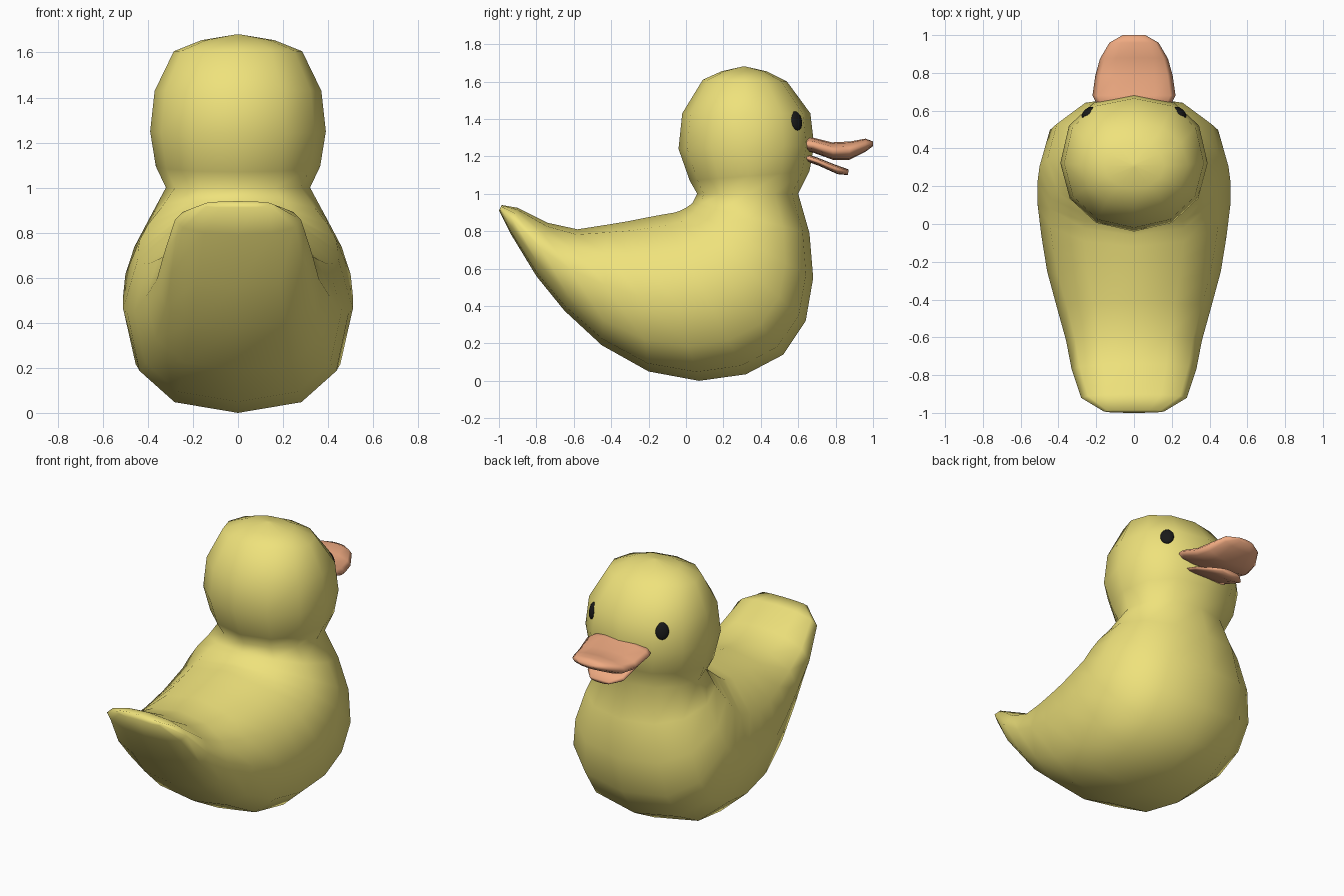
import bpy, bmesh
from math import sin, cos, pi, radians
from mathutils import Matrix


def material(name, rgb):
    m = bpy.data.materials.new(name)
    m.diffuse_color = (*rgb, 1)
    return m


YELLOW = material("yellow", (0.86, 0.76, 0.20))
ORANGE = material("orange", (0.86, 0.40, 0.22))
BLACK = material("black", (0.01, 0.01, 0.01))


def finish(name, bm, mat):
    bmesh.ops.recalc_face_normals(bm, faces=bm.faces)
    for f in bm.faces:
        f.smooth = True
    me = bpy.data.meshes.new(name)
    bm.to_mesh(me)
    bm.free()
    me.materials.append(mat)
    ob = bpy.data.objects.new(name, me)
    bpy.context.collection.objects.link(ob)
    return ob


def loft(name, sections, mat, sides=12):
    """Each section: (y, z) of one edge, (y, z) of the opposite edge,
    half width, and roundness exponent of the second half."""
    bm = bmesh.new()
    rings = []
    for y0, z0, y1, z1, w, n in sections:
        ring = []
        for i in range(sides):
            a = 2 * pi * i / sides
            c, s = cos(a), sin(a)
            e = 2 / (n if c < 0.01 else 2.1)
            x = w * abs(s) ** e * (1 if s > 0 else -1)
            t = 0.5 - 0.5 * abs(c) ** e * (1 if c > 0 else -1)
            ring.append(bm.verts.new((x, y0 + (y1 - y0) * t, z0 + (z1 - z0) * t)))
        rings.append(ring)
    for a, b in zip(rings, rings[1:]):
        for i in range(sides):
            j = (i + 1) % sides
            bm.faces.new((a[i], a[j], b[j], b[i]))
    bm.faces.new(rings[0])
    bm.faces.new(rings[-1][::-1])
    return finish(name, bm, mat)


# Body and head: one skin fanning from the tail tip, up the neck, to the crown
loft("body_and_head", [
    (-0.985, 0.94, -1.00, 0.91, 0.16, 2.0),
    (-0.90, 0.925, -0.94, 0.79, 0.28, 2.2),
    (-0.74, 0.845, -0.80, 0.56, 0.33, 2.4),
    (-0.58, 0.81, -0.65, 0.375, 0.36, 2.5),
    (-0.42, 0.835, -0.45, 0.19, 0.41, 2.5),
    (-0.30, 0.855, -0.20, 0.05, 0.46, 2.5),
    (-0.20, 0.875, 0.07, 0.00, 0.49, 2.5),
    (-0.12, 0.89, 0.32, 0.035, 0.51, 2.5),
    (-0.06, 0.90, 0.52, 0.14, 0.51, 2.5),
    (-0.03, 0.91, 0.64, 0.32, 0.50, 2.5),
    (0.00, 0.925, 0.68, 0.55, 0.46, 2.4),
    (0.035, 0.95, 0.66, 0.79, 0.39, 2.3),
    (0.06, 1.00, 0.60, 1.00, 0.32, 2.2),
    (0.02, 1.07, 0.66, 1.12, 0.365, 2.2),
    (-0.04, 1.24, 0.685, 1.26, 0.39, 2.3),
    (-0.02, 1.43, 0.665, 1.43, 0.37, 2.3),
    (0.09, 1.61, 0.54, 1.60, 0.285, 2.1),
    (0.19, 1.655, 0.43, 1.655, 0.16, 2.1),
    (0.30, 1.68, 0.32, 1.68, 0.01, 2.0),
], YELLOW)

# Beak halves
loft("upper_beak", [
    (0.60, 1.31, 0.60, 1.23, 0.18, 2.1),
    (0.68, 1.30, 0.68, 1.22, 0.22, 2.1),
    (0.78, 1.275, 0.79, 1.18, 0.205, 2.1),
    (0.88, 1.28, 0.87, 1.18, 0.18, 2.1),
    (0.96, 1.295, 0.96, 1.225, 0.13, 2.1),
    (1.00, 1.28, 1.00, 1.255, 0.06, 2.1),
], ORANGE)
loft("lower_beak", [
    (0.60, 1.225, 0.60, 1.19, 0.14, 2.1),
    (0.70, 1.195, 0.71, 1.15, 0.145, 2.1),
    (0.80, 1.155, 0.81, 1.105, 0.13, 2.1),
    (0.87, 1.13, 0.865, 1.10, 0.07, 2.1),
], ORANGE)

# Eyes: flattened ovals lying on the head surface
for side, name in ((1, "right_eye"), (-1, "left_eye")):
    bm = bmesh.new()
    bmesh.ops.create_uvsphere(bm, u_segments=16, v_segments=10, radius=1)
    place = (Matrix.Translation((side * 0.245, 0.59, 1.39))
             @ Matrix.Rotation(-side * radians(42), 4, 'Z')
             @ Matrix.Rotation(radians(12), 4, 'X')
             @ Matrix.Diagonal((0.04, 0.018, 0.052, 1)))
    bmesh.ops.transform(bm, matrix=place, verts=bm.verts)
    finish(name, bm, BLACK)
